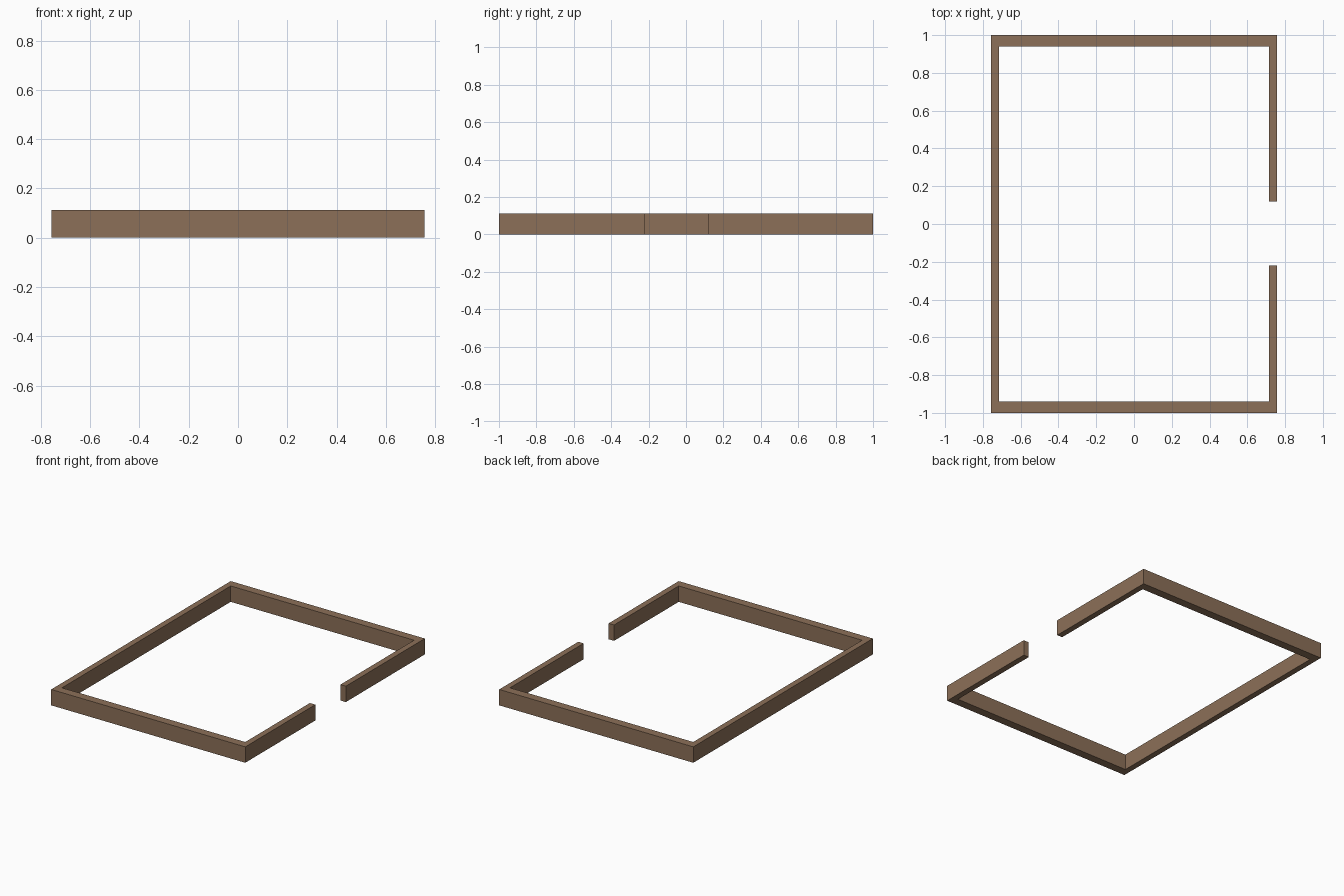
import bpy
import bmesh

if "Cube" in bpy.data.objects:
    bpy.data.objects.remove(bpy.data.objects["Cube"], do_unlink=True)

# Overall size, wall thicknesses and the doorway opening
HALF_X, HALF_Y, HEIGHT = 0.757, 1.0, 0.112
SIDE, END = 0.042, 0.06
GAP_FRONT, GAP_BACK = -0.22, 0.12

wood = bpy.data.materials.new("brown_wood")
wood.use_nodes = True
colour = (0.262, 0.162, 0.098, 1)
wood.diffuse_color = colour
wood.node_tree.nodes["Principled BSDF"].inputs["Base Color"].default_value = colour

# Floor plan of the wall: outer loop, then back along the inner loop
ix, iy = HALF_X - SIDE, HALF_Y - END
plan = [
    (HALF_X, GAP_BACK), (HALF_X, HALF_Y), (-HALF_X, HALF_Y),
    (-HALF_X, -HALF_Y), (HALF_X, -HALF_Y), (HALF_X, GAP_FRONT),
    (ix, GAP_FRONT), (ix, -iy), (-ix, -iy),
    (-ix, iy), (ix, iy), (ix, GAP_BACK),
]

# Low wall with one opening, raised from the plan as mitred strips
bm = bmesh.new()
verts = [bm.verts.new((x, y, 0)) for x, y in plan]
n = len(verts)
strips = [bm.faces.new((verts[i], verts[i + 1], verts[n - 2 - i], verts[n - 1 - i]))
          for i in range(n // 2 - 1)]
raised = bmesh.ops.extrude_face_region(bm, geom=strips, use_keep_orig=True)
top = [v for v in raised["geom"] if isinstance(v, bmesh.types.BMVert)]
bmesh.ops.translate(bm, verts=top, vec=(0, 0, HEIGHT))
bmesh.ops.recalc_face_normals(bm, faces=bm.faces)

mesh = bpy.data.meshes.new("low_wall")
bm.to_mesh(mesh)
bm.free()
mesh.materials.append(wood)
bpy.context.collection.objects.link(bpy.data.objects.new("low_wall", mesh))
